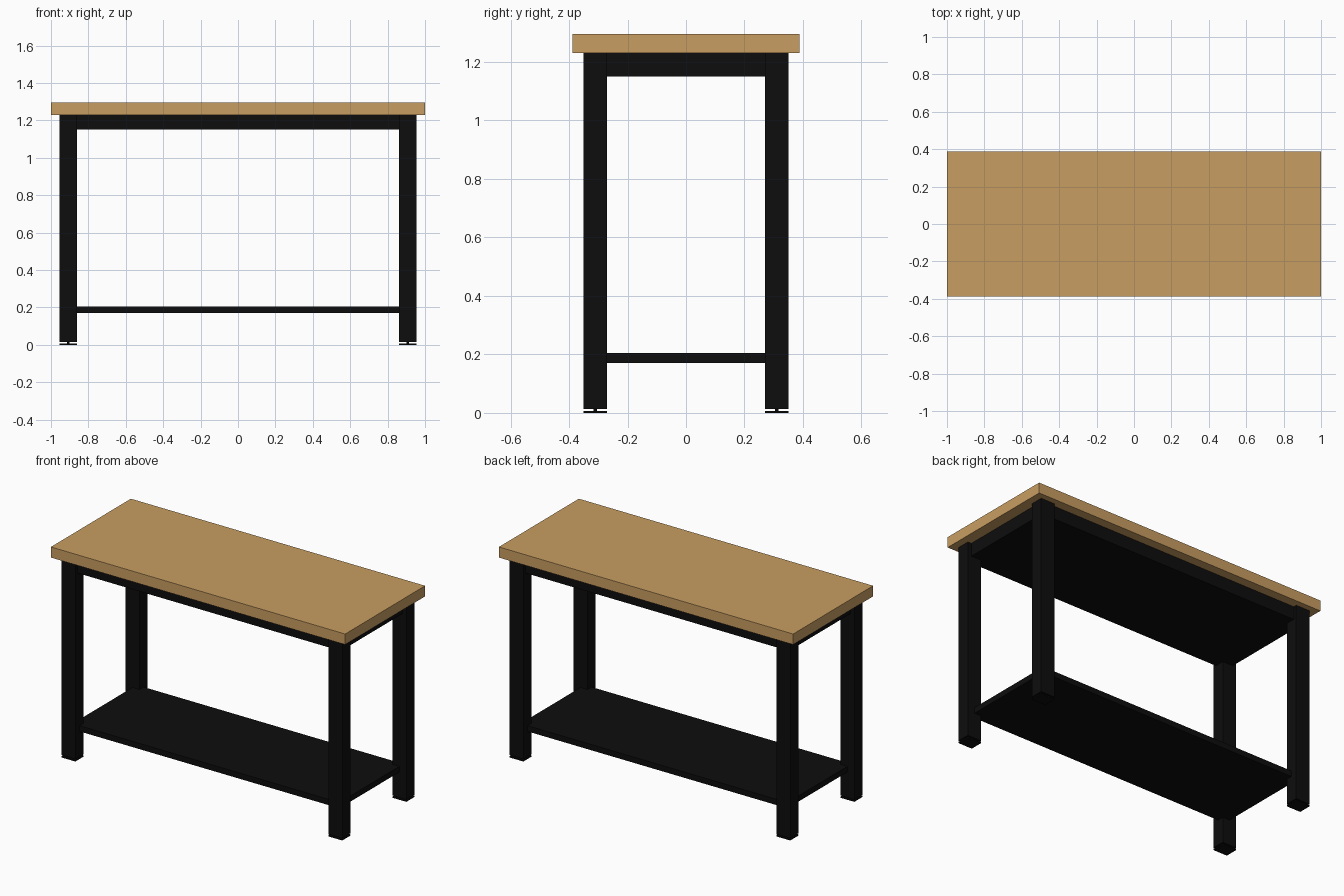
import bpy

cube = bpy.data.objects.get("Cube")
if cube:
    bpy.data.objects.remove(cube, do_unlink=True)


def make_material(name, rgb):
    mat = bpy.data.materials.new(name)
    mat.use_nodes = True
    mat.diffuse_color = (*rgb, 1)
    bsdf = next(n for n in mat.node_tree.nodes if n.type == 'BSDF_PRINCIPLED')
    bsdf.inputs["Base Color"].default_value = (*rgb, 1)
    return mat


wood = make_material("warm_wood", (0.58, 0.34, 0.12))
black = make_material("black_metal", (0.004, 0.004, 0.004))


def finish(name, mat):
    obj = bpy.context.object
    obj.name = obj.data.name = name
    obj.data.materials.append(mat)
    return obj


def box(name, mat, centre, size, bottom, top):
    """Box given by its plan centre, plan size and height range."""
    bpy.ops.mesh.primitive_cube_add(size=1, location=(*centre, (bottom + top) / 2))
    obj = finish(name, mat)
    obj.scale = (*size, top - bottom)
    bpy.ops.object.transform_apply(location=False, rotation=False, scale=True)
    return obj


# Worktop, the slab under it and the low shelf
LEG_X, LEG_Y = 0.907, 0.311
box("worktop", wood, (0, 0), (2, 0.776), 1.23, 1.295)
box("apron", black, (0, 0), (1.86, 0.66), 1.15, 1.23)
box("shelf", black, (0, 0), (2 * LEG_X, 2 * LEG_Y), 0.17, 0.205)

# Four legs, each standing on a levelling foot with a thin stem
for x_name, sx in (("left", 1), ("right", -1)):
    for y_name, sy in (("front", -1), ("back", 1)):
        side = f"{y_name}_{x_name}"
        centre = (sx * LEG_X, sy * LEG_Y)
        box(side + "_leg", black, centre, (0.095, 0.08), 0.014, 1.23)
        box(side + "_foot", black, centre, (0.095, 0.08), 0, 0.007)
        bpy.ops.mesh.primitive_cylinder_add(
            vertices=12, radius=0.006, depth=0.012, location=(*centre, 0.011))
        finish(side + "_foot_stem", black)
        bpy.ops.object.shade_smooth_by_angle()
